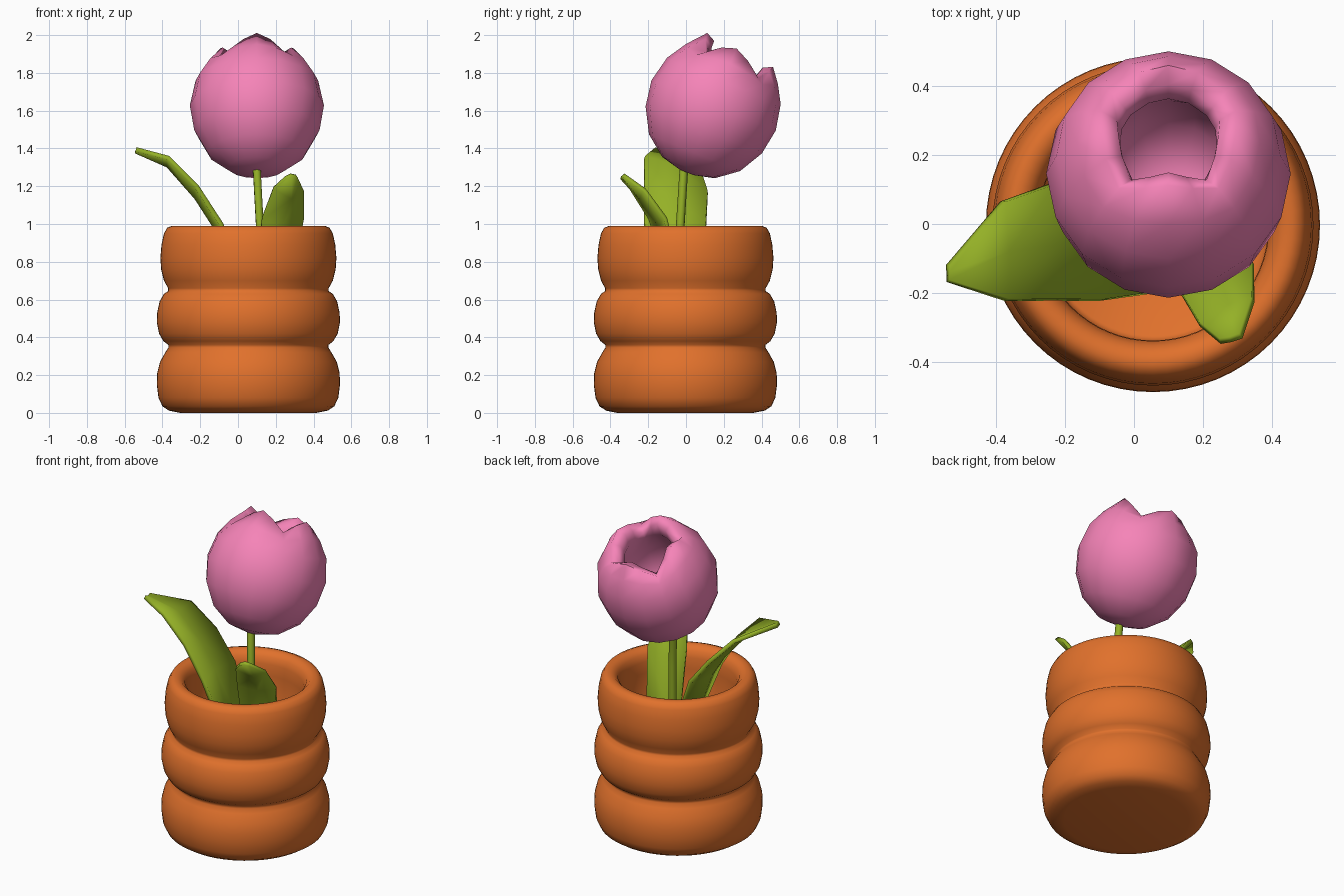
import bpy, math
from mathutils import Vector, Matrix

if "Cube" in bpy.data.objects:
    bpy.data.objects.remove(bpy.data.objects["Cube"])


def material(name, rgb):
    m = bpy.data.materials.new(name)
    m.diffuse_color = (*rgb, 1)
    m.use_nodes = True
    m.node_tree.nodes["Principled BSDF"].inputs["Base Color"].default_value = m.diffuse_color
    return m


ORANGE = material("terracotta", (0.75, 0.165, 0.025))
PINK = material("petal_pink", (0.92, 0.23, 0.48))
GREEN = material("leaf_green", (0.30, 0.44, 0.02))


def make(name, verts, faces, mat, angle=60):
    me = bpy.data.meshes.new(name)
    me.from_pydata([tuple(v) for v in verts], [], faces)
    me.materials.append(mat)
    ob = bpy.data.objects.new(name, me)
    bpy.context.collection.objects.link(ob)
    bpy.ops.object.select_all(action='DESELECT')
    ob.select_set(True)
    bpy.context.view_layer.objects.active = ob
    bpy.ops.object.shade_smooth_by_angle(angle=math.radians(angle))
    return ob


def lathe(name, profile, n, mat, warp=None, angle=60):
    """Revolve (r, z) points, capped at both ends; warp(i, a, r, z) may adjust each point."""
    verts, faces = [], []
    for i, (r, z) in enumerate(profile):
        for k in range(n):
            a = 2 * math.pi * k / n
            rr, zz = warp(i, a, r, z) if warp else (r, z)
            verts.append(Vector((rr * math.cos(a), rr * math.sin(a), zz)))
    for i in range(len(profile) - 1):
        for k in range(n):
            j = (k + 1) % n
            faces.append((i * n + k, i * n + j, (i + 1) * n + j, (i + 1) * n + k))
    faces.append(tuple(reversed(range(n))))
    last = (len(profile) - 1) * n
    faces.append(tuple(range(last, last + n)))
    return make(name, verts, faces, mat, angle)


# Pot: three stacked bulges with a rounded rim and a hollow inside
pot_profile = [
    (0.36, 0.0), (0.42, 0.012), (0.455, 0.035), (0.476, 0.08), (0.485, 0.15), (0.483, 0.21),
    (0.468, 0.27), (0.44, 0.32), (0.424, 0.345), (0.424, 0.36), (0.45, 0.38), (0.473, 0.42),
    (0.485, 0.48), (0.483, 0.53), (0.47, 0.59), (0.447, 0.63), (0.425, 0.645), (0.425, 0.66),
    (0.447, 0.70), (0.462, 0.76), (0.466, 0.82), (0.46, 0.89), (0.447, 0.95), (0.43, 0.98),
    (0.405, 0.99), (0.375, 0.985), (0.35, 0.96), (0.337, 0.92), (0.335, 0.85), (0.335, 0.52),
    (0.32, 0.50)]
pot = lathe("pot", pot_profile, 64, ORANGE)
pot.location = (0.055, -0.003, 0)

# Flower head: cup whose rim rises into four petal tips, folded over into the hollow
cup = [(0.04, -0.352), (0.15, -0.325), (0.26, -0.24), (0.332, -0.11), (0.355, 0.03),
       (0.325, 0.17), (0.265, 0.27), (0.195, 0.355),
       (0.145, 0.33), (0.14, 0.25), (0.2, 0.1), (0.2, -0.08), (0.1, -0.2)]
RIM_WEIGHT = {5: 0.1, 6: 0.4, 7: 1.0, 8: 1.0, 9: 0.4}


def petals(i, a, r, z):
    w = RIM_WEIGHT.get(i, 0)
    notch = (0.5 - 0.5 * math.cos(4 * a)) ** 1.5       # deepest on the diagonals
    back = math.sin(a)                                 # +1 at the back, -1 at the front
    return r + w * (0.02 * back + 0.025 * notch), z - w * (0.09 * notch + 0.018 * back)


flower = lathe("flower_head", cup, 16, PINK, petals, 75)
flower.matrix_world = Matrix.Translation((0.1, 0.135, 1.6)) @ Matrix.Rotation(math.radians(-22), 4, 'X')

# Stem: thin tube rising to the underside of the flower
cu = bpy.data.curves.new("stem", 'CURVE')
cu.dimensions = '3D'
cu.bevel_depth = 0.023
cu.bevel_resolution = 1
cu.use_fill_caps = True
path = [(0.135, -0.06, 0.48), (0.115, -0.03, 1.0), (0.1, -0.012, 1.28), (0.1, 0.01, 1.34)]
sp = cu.splines.new('POLY')
sp.points.add(len(path) - 1)
for p, co in zip(sp.points, path):
    p.co = (*co, 1)
cu.materials.append(GREEN)
bpy.context.collection.objects.link(bpy.data.objects.new("stem", cu))


# Leaves: three-point cross-sections from base to tip, thickened
def leaf(name, rows, thick):
    verts = [Vector(p) for row in rows for p in row]
    faces = [(3 * i + k, 3 * i + k + 1, 3 * i + k + 4, 3 * i + k + 3)
             for i in range(len(rows) - 1) for k in range(2)]
    ob = make(name, verts, faces, GREEN, 35)
    mod = ob.modifiers.new("thickness", 'SOLIDIFY')
    mod.thickness = thick
    mod.offset = 0


leaf("large_leaf", [
    [(0.12, 0.00, 0.50), (0.06, -0.08, 0.50), (0.12, -0.19, 0.50)],
    [(-0.10, 0.105, 1.00), (-0.13, -0.06, 1.00), (-0.09, -0.22, 1.00)],
    [(-0.24, 0.115, 1.17), (-0.22, -0.06, 1.14), (-0.22, -0.22, 1.20)],
    [(-0.38, 0.065, 1.32), (-0.37, -0.08, 1.31), (-0.37, -0.22, 1.35)],
    [(-0.54, -0.12, 1.395), (-0.54, -0.14, 1.385), (-0.54, -0.165, 1.395)]], 0.025)

leaf("small_leaf", [
    [(0.10, -0.04, 0.50), (0.15, -0.01, 0.50), (0.20, -0.01, 0.50)],
    [(0.10, -0.10, 0.76), (0.19, -0.06, 0.75), (0.30, -0.04, 0.76)],
    [(0.13, -0.19, 1.03), (0.23, -0.13, 1.00), (0.345, -0.11, 1.03)],
    [(0.19, -0.29, 1.19), (0.28, -0.24, 1.14), (0.345, -0.22, 1.18)],
    [(0.25, -0.34, 1.245), (0.28, -0.335, 1.26), (0.31, -0.325, 1.255)]], 0.022)
